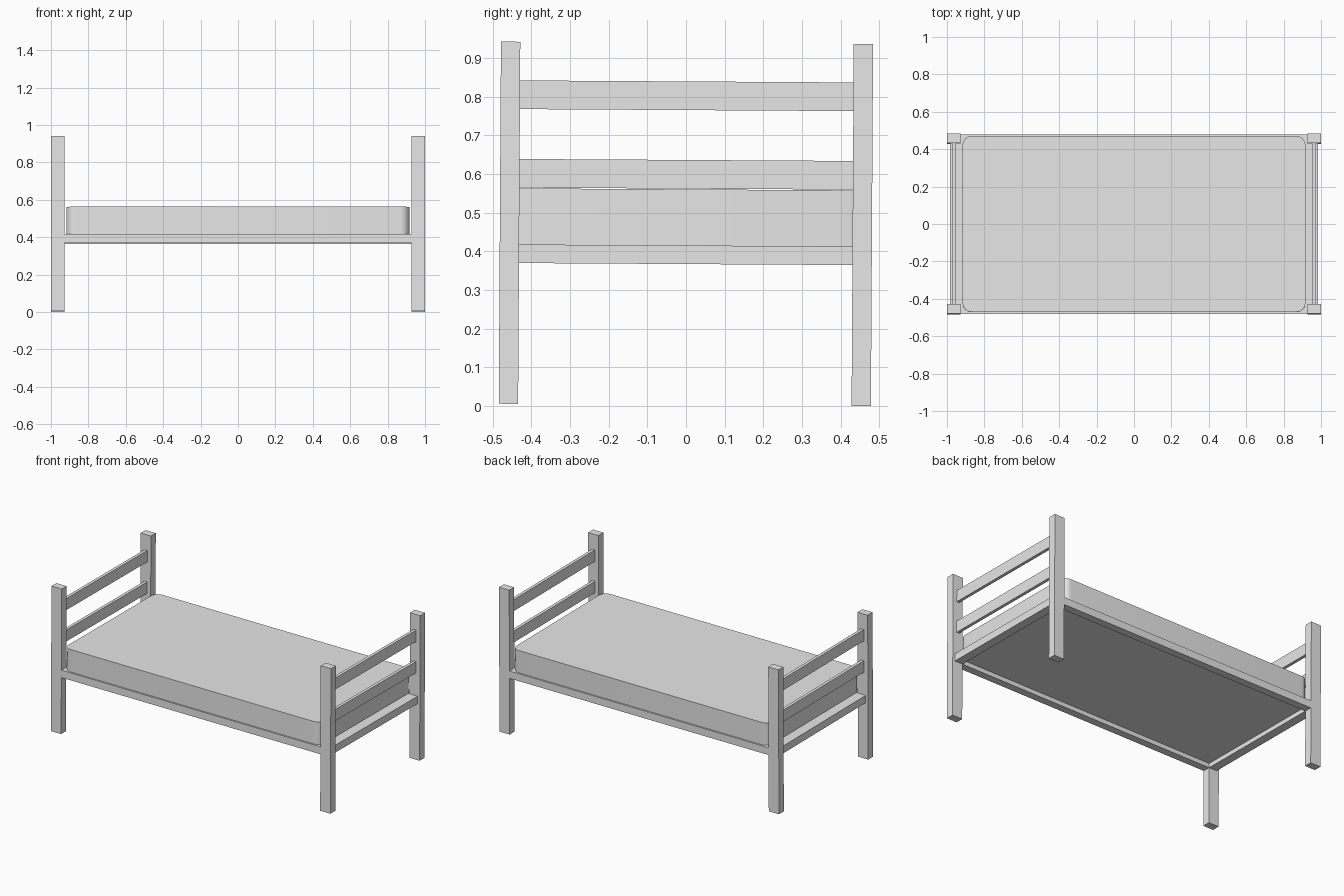
import bpy, bmesh
from mathutils import Matrix, Vector

cube = bpy.data.objects.get("Cube")
if cube:
    bpy.data.objects.remove(cube, do_unlink=True)

GREY = (0.8, 0.8, 0.8, 1.0)
grey = bpy.data.materials.new("plain_grey")
grey.use_nodes = True
grey.diffuse_color = GREY
grey.node_tree.nodes["Principled BSDF"].inputs["Base Color"].default_value = GREY

# The whole bed leans very slightly about its long axis
TILT = Matrix.Translation((0, -0.003, 0)) @ Matrix.Rotation(-0.006, 4, "X")


def box(name, low, high, corner=0.0):
    """Box between two corners, with optional rounded upright edges."""
    low, high = Vector(low), Vector(high)
    bm = bmesh.new()
    bmesh.ops.create_cube(bm, size=1)
    bmesh.ops.scale(bm, vec=high - low, verts=bm.verts)
    bmesh.ops.translate(bm, vec=(low + high) / 2, verts=bm.verts)
    if corner:
        upright = [e for e in bm.edges
                   if abs(e.verts[0].co.z - e.verts[1].co.z) > 0.01]
        bmesh.ops.bevel(bm, geom=upright, offset=corner, segments=8,
                        profile=0.5, affect="EDGES")
    bm.transform(TILT)
    mesh = bpy.data.meshes.new(name)
    bm.to_mesh(mesh)
    bm.free()
    mesh.materials.append(grey)
    obj = bpy.data.objects.new(name, mesh)
    bpy.context.collection.objects.link(obj)
    return obj


def mirrored(name, low, high, axis):
    """The same box on the negative side of an axis."""
    low, high = list(low), list(high)
    low[axis], high[axis] = -high[axis], -low[axis]
    return box(name, low, high)


# Corner posts
for x_name, x0, x1 in (("left", 0.927, 1.0), ("right", -1.0, -0.927)):
    for y_name, y0, y1 in (("front", -0.481, -0.431), ("back", 0.431, 0.481)):
        box(f"{y_name}_{x_name}_post", (x0, y0, 0.003), (x1, y1, 0.939))

# Side rails, flush with the posts
rail = (-0.927, 0.431, 0.367), (0.927, 0.48, 0.415)
box("back_side_rail", *rail)
mirrored("front_side_rail", *rail, 1)

# End rails and the two slats above each of them
ends = (
    ("end_rail", 0.927, 0.984, 0.367, 0.415),
    ("lower_slat", 0.952, 0.972, 0.562, 0.636),
    ("upper_slat", 0.952, 0.972, 0.765, 0.839),
)
for name, x0, x1, z0, z1 in ends:
    part = (x0, -0.431, z0), (x1, 0.431, z1)
    box("left_" + name, *part)
    mirrored("right_" + name, *part, 0)

# Panel recessed between the rails
box("bed_base", (-0.927, -0.431, 0.395), (0.927, 0.431, 0.414))

# Mattress with rounded upright corners
mattress = box("mattress", (-0.917, -0.47, 0.415), (0.917, 0.47, 0.56), 0.05)
bpy.ops.object.select_all(action="DESELECT")
mattress.select_set(True)
bpy.context.view_layer.objects.active = mattress
bpy.ops.object.shade_smooth_by_angle()
